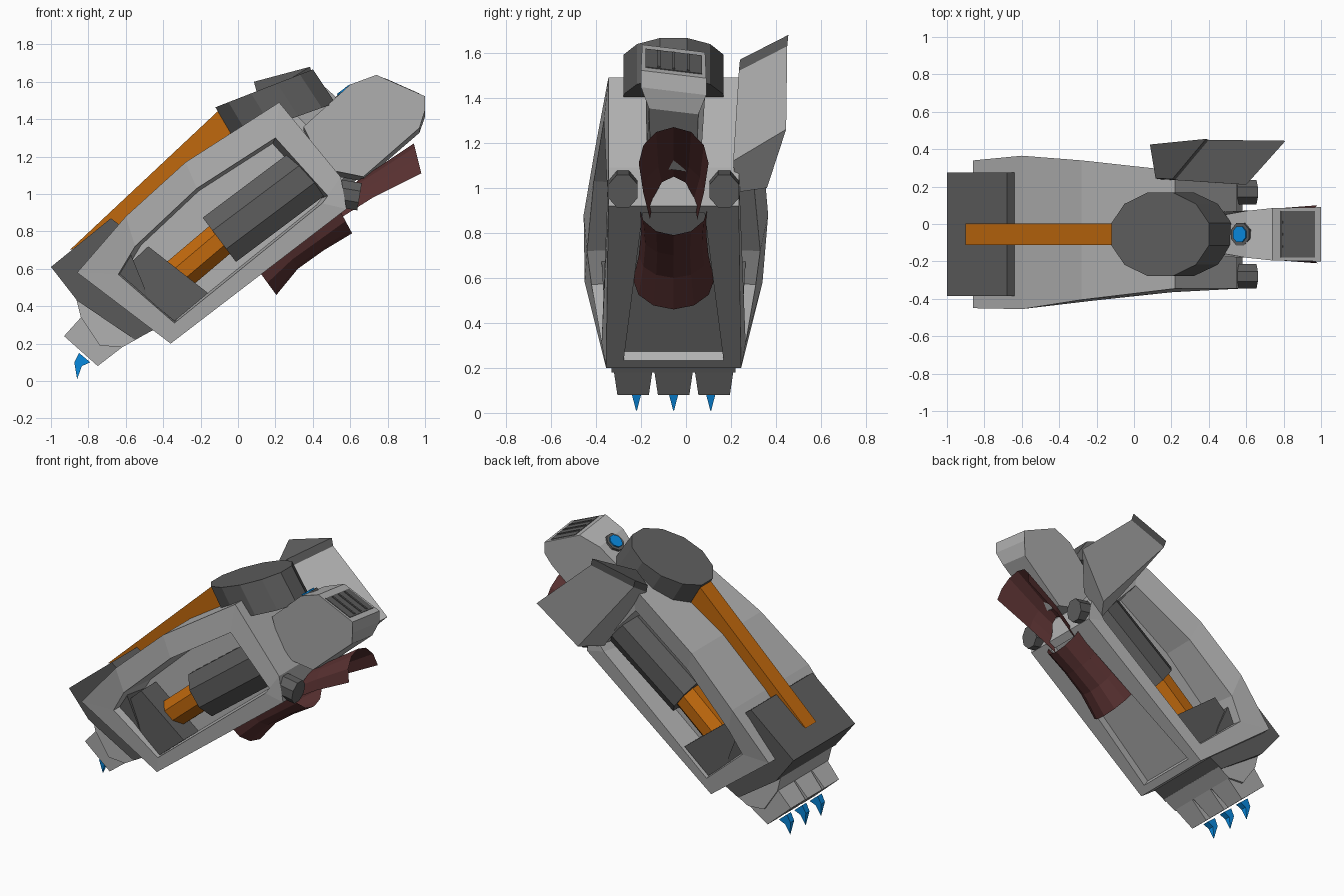
import bpy, bmesh, math
from mathutils import Vector

cube = bpy.data.objects.get("Cube")
if cube:
    bpy.data.objects.remove(cube)

CY = -0.055  # centre plane of the arm


def material(name, rgb):
    m = bpy.data.materials.new(name)
    m.use_nodes = True
    m.diffuse_color = (*rgb, 1)
    m.node_tree.nodes["Principled BSDF"].inputs["Base Color"].default_value = (*rgb, 1)
    return m


LIGHT = material("light grey", (0.44, 0.44, 0.44))
DARK = material("dark grey", (0.11, 0.11, 0.11))
MAROON = material("maroon", (0.10, 0.031, 0.031))
ORANGE = material("orange", (0.53, 0.14, 0.004))
BLUE = material("blue", (0.003, 0.28, 0.82))


def loft(name, rings, mat, caps=True, recess_face=None):
    """Skin a row of equal rings; cap both ends unless it is an open shell."""
    bm = bmesh.new()
    rows = [[bm.verts.new(p) for p in r] for r in rings]
    n = len(rows[0])
    faces = []
    for a, b in zip(rows, rows[1:]):
        for i in range(n if caps else n - 1):
            j = (i + 1) % n
            faces.append(bm.faces.new((a[i], a[j], b[j], b[i])))
    if caps:
        bm.faces.new(rows[0])
        bm.faces.new(rows[-1])
    bmesh.ops.recalc_face_normals(bm, faces=bm.faces)
    if recess_face is not None:
        # Tapered recess: narrow the inset outline at the far end, then sink it
        face = faces[recess_face]
        bmesh.ops.inset_individual(bm, faces=[face], thickness=0.075)
        for v in face.verts:
            v.co.y = CY + (v.co.y - CY) * (.58 if v.co.x > 0 else .9)
        bmesh.ops.inset_individual(bm, faces=[face], thickness=0.004, depth=-0.05)
    me = bpy.data.meshes.new(name)
    bm.to_mesh(me)
    bm.free()
    me.materials.append(mat)
    ob = bpy.data.objects.new(name, me)
    bpy.context.collection.objects.link(ob)
    return ob


def side_ring(pts, widths, s, y=CY):
    return [(x, y + s * w, z) for (x, z), w in zip(pts, widths)]


def prism(name, pts, width, mat, y=CY):
    """Side profile spread to half width (one number or one per point)."""
    w = width if isinstance(width, list) else [width] * len(pts)
    return loft(name, [side_ring(pts, w, -1, y), side_ring(pts, w, 1, y)], mat)


def oval(c, u, v, n):
    c, u, v = Vector(c), Vector(u), Vector(v)
    ang = [2 * math.pi * (i + .5) / n for i in range(n)]
    return [c + u * math.cos(a) + v * math.sin(a) for a in ang]


def rod(name, a, b, r, mat, flat=1.0):
    """Straight eight-sided rod in a vertical plane parallel to x."""
    d = (Vector(b) - Vector(a)).normalized()
    u = Vector((-d.z, 0, d.x)) * r
    v = Vector((0, r * flat, 0))
    return loft(name, [oval(a, u, v, 8), oval(b, u, v, 8)], mat)


def lean(ob):
    """Drop the left side slightly."""
    for v in ob.data.vertices:
        v.co.z -= .12 * (v.co.y - CY)


# Forearm shell with a recess in each side and one underneath; the left shoulder is fuller
outer = [(-.36, .20), (.58, .92), (.55, 1.09), (.22, 1.49), (-.28, 1.17), (-.60, .88), (-.86, .58)]
right_w = [.30, .29, .29, .29, .35, .40, .395]
left_w = [.30, .29, .29, .34, .395, .42, .395]
rim = [(-.34, .31), (.45, .95), (.48, .99), (.20, 1.30), (-.22, 1.03), (-.55, .72), (-.64, .57)]
rim_w = [.32, .295, .295, .31, .355, .385, .365]
mid = Vector((-.05, .8))
floor = [tuple(mid + (Vector(p) - mid) * .94) for p in rim]
floor_w = [.14] * 7
rows = [(floor, floor_w, -1), (rim, rim_w, -1), (outer, right_w, -1),
        (outer, left_w, 1), (rim, rim_w, 1), (floor, floor_w, 1)]
loft("forearm_shell", [side_ring(*r) for r in rows], LIGHT, recess_face=14)

# Side pistons with their sockets
for s, side in ((-1, "right"), (1, "left")):
    y = CY + s * .165
    rod(side + "_piston_sleeve", (-.10, y, .755), (.38, y, 1.115), .16, DARK, .72)
    rod(side + "_piston_rod", (-.34, y, .55), (-.08, y, .77), .10, ORANGE)
    prism(side + "_piston_socket", [(-.64, .57), (-.48, .72), (-.16, .47), (-.34, .32)],
          .09, DARK, CY + s * .21)
    yb = CY + s * .225
    rod(side + "_end_bolt", (.50, yb, 1.01), (.65, yb, .985), .08, DARK, .88)

# Hand: dark back plate, knuckle, fingers and claws
prism("hand_back", [(-1, .61), (-.68, .87), (-.64, .84), (-.5, .5), (-.44, .28), (-.55, .22), (-.86, .43)],
      [.33, .33, .33, .31, .28, .28, .32], DARK)
prism("knuckle", [(-.87, .46), (-.84, .34), (-.74, .19), (-.62, .18), (-.53, .23), (-.6, .45)], .275, LIGHT)
for i, name in enumerate(("right", "middle", "left")):
    y = CY + (i - 1) * .18
    prism(name + "_finger", [(-.93, .24), (-.84, .34), (-.70, .36), (-.62, .18), (-.75, .08)],
          [.078, .085, .085, .085, .07], LIGHT, y)
    claw_y = CY + (i - 1) * .165
    prism(name + "_claw", [(-.85, .15), (-.875, .10), (-.86, .01), (-.835, .08), (-.79, .10)],
          [.022, .02, .002, .02, .022], BLUE, claw_y)

# Orange brace and round cover on top
prism("brace", [(-.90, .70), (-.10, 1.45), (0, 1.36), (-.65, .80)], .057, ORANGE)
loft("round_cover", [oval((.14, CY, 1.565), (.27, 0, .105), (0, .23, 0), 12),
                     oval((.25, CY, 1.39), (.28, 0, .10), (0, .23, 0), 12)], DARK)

# Head with a grille, and the ringed lens behind it
lean(prism("head", [(.35, 1.35), (.60, 1.57), (.74, 1.62), (1.0, 1.505), (1.0, 1.43), (.97, 1.34), (.67, 1.08),
                    (.46, 1.12)], [.08, .125, .14, .145, .145, .11, .10, .12], LIGHT))
slope = Vector((.26, 0, -.115)).normalized()
up = Vector((.115, 0, .26)).normalized()
top = Vector((.875, CY, 1.561))


def grille_box(name, across, half_l, half_w, height, mat):
    c = top + Vector((0, across, 0))
    quad = [c + slope * a * half_l + Vector((0, b * half_w, 0))
            for a, b in ((-1, -1), (1, -1), (1, 1), (-1, 1))]
    lean(loft(name, [[p - up * .01 for p in quad], [p + up * height for p in quad]], mat))


grille_box("grille_plate", 0, .10, .125, .003, DARK)
for i in range(3):
    grille_box(f"grille_bar_{i + 1}", (i - 1) * .065, .09, .006, .009, DARK)

rod("lens_ring", (.63, CY, 1.47), (.567, CY, 1.553), .065, DARK)
rod("lens", (.60, CY, 1.51), (.562, CY, 1.560), .046, BLUE)

# Left fin with its dark cap
ridge = [(.22, .235, 1.52), (.40, .45, 1.63), (.10, .42, 1.55), (.13, .24, 1.44)]
foot = [(.60, .21, 1.12), (.81, .445, 1.26), (.56, .36, 1.0), (.46, .22, .98)]
loft("fin", [ridge, foot], LIGHT)
cap = [Vector(p) + Vector((-.015, .005, .05)) for p in ridge]
loft("fin_cap", [ridge, cap], DARK)


# Maroon guards: open half tubes, the lower one bulging down, the upper one up
def half_ring(edge, crown, w):
    out = []
    for i in range(7):
        a = math.pi * i / 6
        x, z = Vector(edge).lerp(Vector(crown), math.sin(a))
        out.append((x, CY - w * math.cos(a), z))
    return out


loft("lower_guard", [half_ring((.11, .59), (.205, .46), .18), half_ring((.26, .70), (.32, .60), .155),
                     half_ring((.40, .80), (.46, .70), .145), half_ring((.54, .92), (.61, .79), .155)],
     MAROON, caps=False)
loft("upper_guard", [half_ring((.53, .86), (.61, 1.05), .105), half_ring((.72, .98), (.70, 1.11), .135),
                     half_ring((.98, 1.11), (.94, 1.27), .155)], MAROON, caps=False)
